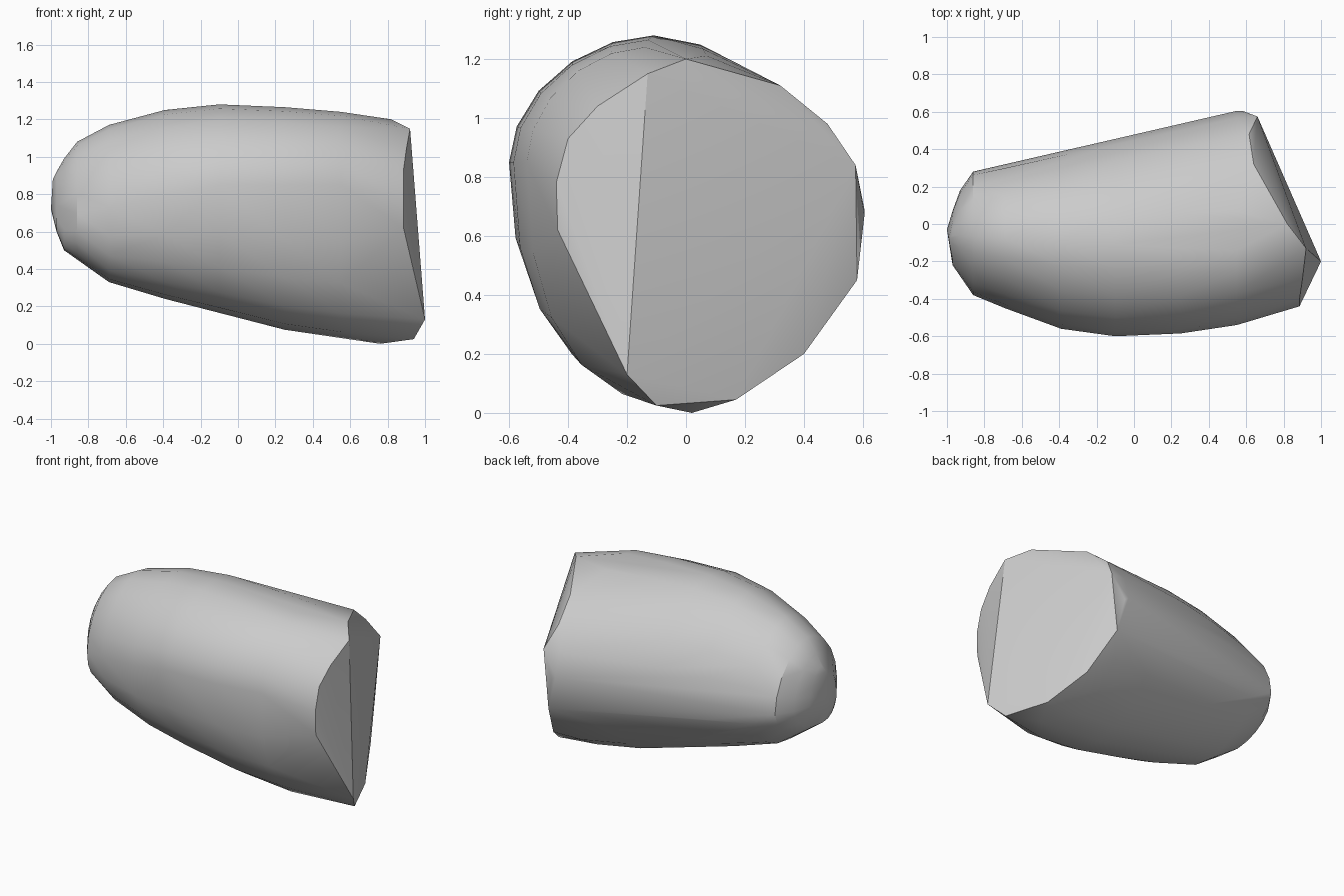
import bpy, bmesh
from math import cos, sin, pi, radians

cube = bpy.data.objects.get("Cube")
if cube:
    bpy.data.objects.remove(cube, do_unlink=True)

stone = bpy.data.materials.new("stone grey")
stone.use_nodes = True
GREY = (0.6, 0.6, 0.6, 1)
stone.diffuse_color = GREY
stone.node_tree.nodes["Principled BSDF"].inputs["Base Color"].default_value = GREY

# Body sections: x, front and back limits in y, low and high limits in z
SECTIONS = [
    (-0.97, -0.22, 0.07, 0.60, 0.92), (-0.93, -0.28, 0.18, 0.50, 0.99),
    (-0.86, -0.38, 0.28, 0.45, 1.08), (-0.69, -0.45, 0.32, 0.33, 1.17),
    (-0.39, -0.56, 0.39, 0.24, 1.25), (-0.10, -0.60, 0.455, 0.165, 1.28),
    (0.25, -0.585, 0.535, 0.075, 1.265), (0.55, -0.54, 0.605, 0.03, 1.24),
]
# Rim of the slanted broken end, running round from the top ridge
RIM = [
    (0.92, -0.13, 1.15), (0.90, -0.30, 1.04), (0.885, -0.40, 0.93),
    (0.885, -0.44, 0.78), (0.885, -0.435, 0.62), (1.0, -0.20, 0.13),
    (0.94, -0.10, 0.025), (0.76, 0.02, 0.0), (0.83, 0.17, 0.045),
    (0.71, 0.40, 0.20), (0.62, 0.58, 0.45), (0.58, 0.605, 0.67),
    (0.66, 0.575, 0.84), (0.615, 0.48, 0.98), (0.64, 0.32, 1.11),
    (0.82, 0.0, 1.20),
]
NOSE = [(-1.0, -0.03, 0.72), (-0.99, -0.08, 0.88)]


def section(x, y0, y1, z0, z1, count=20):
    """Lopsided oval of four quarter curves whose peaks drift along the body."""
    t = min(1, (x + 0.97) / 1.4)
    rise = min(1, (x + 0.97) / 0.85)
    for i in range(count):
        c, s = cos(2 * pi * i / count), sin(2 * pi * i / count)
        yc = -0.06 - 0.08 * t if s > 0 else -0.13 + 0.11 * t
        zc = 0.69 if c > 0 else 0.67 + 0.18 * rise
        power = 2.4 if c < 0 and s < 0 else 1.85
        u, v = abs(c) ** (2 / power), abs(s) ** (2 / power)
        y = yc + u * ((y1 if c > 0 else y0) - yc)
        z = zc + v * ((z1 if s > 0 else z0) - zc)
        yield x, y, z


# Wrap the sections, nose and broken rim in one faceted skin
bm = bmesh.new()
points = NOSE + RIM + [p for row in SECTIONS for p in section(*row)]
for p in points:
    bm.verts.new(p)
hull = bmesh.ops.convex_hull(bm, input=bm.verts)
spare = set(hull["geom_interior"] + hull["geom_unused"])
bmesh.ops.delete(bm, geom=[g for g in spare if isinstance(g, bmesh.types.BMVert)],
                 context="VERTS")
bmesh.ops.dissolve_limit(bm, angle_limit=radians(2), verts=bm.verts, edges=bm.edges)
bmesh.ops.recalc_face_normals(bm, faces=bm.faces)

mesh = bpy.data.meshes.new("stone_body")
bm.to_mesh(mesh)
bm.free()
mesh.materials.append(stone)
body = bpy.data.objects.new("stone_body", mesh)
bpy.context.collection.objects.link(body)
bpy.context.view_layer.objects.active = body
body.select_set(True)
bpy.ops.object.shade_smooth_by_angle(angle=radians(30))
